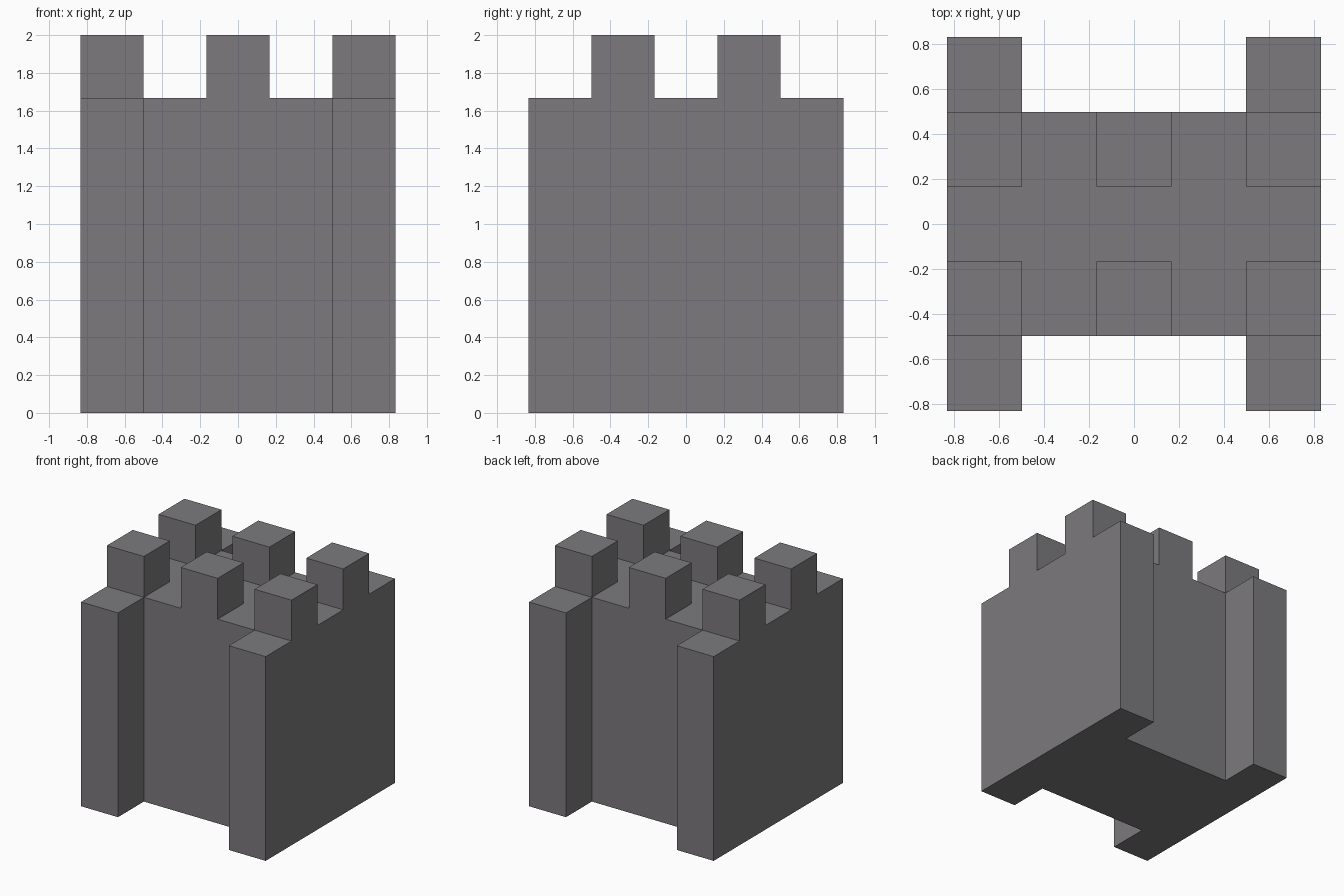
import bpy
import bmesh

U = 1 / 3            # one block of the castle
WALL_TOP = 5 * U

cube = bpy.data.objects.get("Cube")
if cube:
    bpy.data.objects.remove(cube, do_unlink=True)

# Single stone colour
stone = bpy.data.materials.new("stone_grey")
stone.use_nodes = True
colour = (0.2, 0.193, 0.205, 1)
stone.diffuse_color = colour
stone.node_tree.nodes["Principled BSDF"].inputs["Base Color"].default_value = colour


def prism(name, outline, z0, z1):
    """Extrude a flat outline upward into a closed solid."""
    bm = bmesh.new()
    base = bm.faces.new([bm.verts.new((x, y, z0)) for x, y in outline])
    top = bmesh.ops.extrude_face_region(bm, geom=[base], use_keep_orig=True)["geom"]
    verts = [v for v in top if isinstance(v, bmesh.types.BMVert)]
    bmesh.ops.translate(bm, verts=verts, vec=(0, 0, z1 - z0))
    bmesh.ops.recalc_face_normals(bm, faces=bm.faces[:])
    mesh = bpy.data.meshes.new(name)
    bm.to_mesh(mesh)
    bm.free()
    mesh.materials.append(stone)
    obj = bpy.data.objects.new(name, mesh)
    bpy.context.collection.objects.link(obj)
    return obj


# Tower body: H-shaped plan with recessed front and back walls
outer, inner = 2.5 * U, 1.5 * U
quarter = [(outer, outer), (inner, outer), (inner, inner)]
plan = quarter + [(-x, y) for x, y in reversed(quarter)]
plan += [(-x, -y) for x, y in plan]
prism("tower_body", plan, 0, WALL_TOP)

# Battlements: three along the front wall and three along the back
h = U / 2
for row, cy in (("front", -U), ("back", U)):
    for side, cx in (("right", -2 * U), ("middle", 0), ("left", 2 * U)):
        square = [(cx - h, cy - h), (cx + h, cy - h), (cx + h, cy + h), (cx - h, cy + h)]
        prism(f"battlement_{row}_{side}", square, WALL_TOP, WALL_TOP + U)
